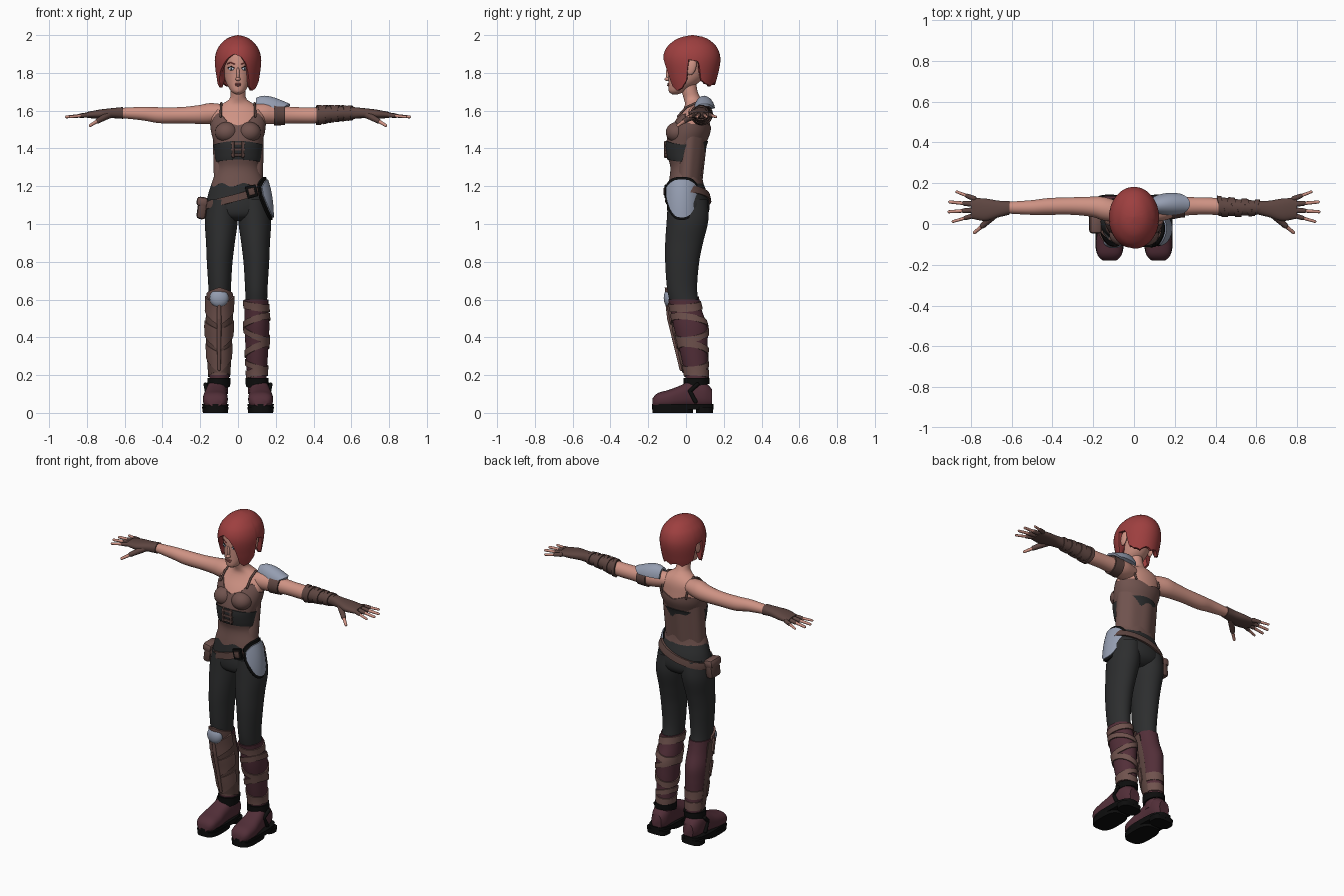
import bpy, bmesh
from math import sin, cos, radians, sqrt, copysign
from mathutils import Matrix, Vector

cube = bpy.data.objects.get("Cube")
if cube:
    bpy.data.objects.remove(cube, do_unlink=True)

palette = {
    "skin": (.62, .29, .23), "hair red": (.34, .05, .05), "cloth brown": (.16, .085, .075),
    "leather": (.11, .06, .052), "trouser grey": (.026, .027, .028), "black": (.004, .004, .004),
    "steel": (.3, .34, .44), "maroon": (.085, .028, .04), "eye white": (.55, .6, .75), "lips": (.42, .13, .12)}
materials = {}
for label, rgb in palette.items():
    material = bpy.data.materials.new(label)
    material.use_nodes = True
    material.diffuse_color = (*rgb, 1)
    shader = next(n for n in material.node_tree.nodes if n.type == "BSDF_PRINCIPLED")
    shader.inputs["Base Color"].default_value = (*rgb, 1)
    shader.inputs["Roughness"].default_value = .8
    materials[label] = material


def finish(bm, name, colour):
    bmesh.ops.recalc_face_normals(bm, faces=bm.faces)
    mesh = bpy.data.meshes.new(name)
    bm.to_mesh(mesh)
    bm.free()
    mesh.materials.append(materials[colour])
    mesh.shade_smooth()
    mesh.set_sharp_from_angle(angle=radians(42))
    obj = bpy.data.objects.new(name, mesh)
    bpy.context.scene.collection.objects.link(obj)
    return obj


def section(stations, t):
    """Smoothly interpolated (centre, centre, radius, radius) at t along a body part."""
    last = len(stations) - 1
    t = min(max(t, stations[0][0]), stations[last][0])
    i = next(k for k in range(last) if t <= stations[k + 1][0])
    a, b = stations[i], stations[i + 1]
    before, after = stations[max(i - 1, 0)], stations[min(i + 2, last)]
    span = b[0] - a[0]
    u = (t - a[0]) / span
    result = []
    for c in range(1, 5):
        ma = (b[c] - before[c]) / (b[0] - before[0]) * span
        mb = (after[c] - a[c]) / (after[0] - a[0]) * span
        d = b[c] - a[c]
        result.append(a[c] + u * (ma + u * (3*d - 2*ma - mb + u * (ma + mb - 2*d))))
    return result


def at(value, angle):
    return value(angle) if callable(value) else value


def blend(table):
    def lookup(angle):
        for (a, p), (b, q) in zip(table, table[1:]):
            if angle <= b:
                return p + (q - p) * (angle - a) / (b - a)
        return table[-1][1]
    return lookup


def sleeve(name, colour, stations, low, high, offset=0, axis="z", side=1, arc=(-180, 180),
           sides=40, steps=12, solid=False, power=1, depth=.012):
    """Skin a profile between two edges, as a capped solid or a thin closed shell."""
    bm = bmesh.new()
    full = arc[1] - arc[0] == 360
    count = sides if full else sides + 1
    columns = []
    for i in range(count):
        angle = arc[0] + (arc[1] - arc[0]) * i / sides
        s, c = (copysign(abs(f(radians(angle))) ** power, f(radians(angle))) for f in (sin, cos))
        lo, hi = at(low, angle), at(high, angle)
        levels = [(lo + (hi - lo) * k / steps, offset) for k in range(steps + 1)]
        if not solid:
            levels = [(lo, offset - depth)] + levels + [(hi, offset - depth)]
        column = []
        for t, out in levels:
            p, q, rp, rq = section(stations, t)
            p += max(rp + out, .001) * s
            q -= max(rq + out, .001) * c
            x, y, z = {"x": (t, p, q), "y": (p, t, q), "z": (p, q, t)}[axis]
            column.append(bm.verts.new((x * side, y, z)))
        columns.append(column)
    rows = len(columns[0])
    for i in range(count if full else count - 1):
        a, b = columns[i], columns[(i + 1) % count]
        for k in range(rows - 1 if solid else rows):
            m = (k + 1) % rows
            bm.faces.new((a[k], b[k], b[m], a[m]))
    if solid:
        bm.faces.new([col[0] for col in columns])
        bm.faces.new([col[-1] for col in columns])
    elif not full:
        bm.faces.new(columns[0])
        bm.faces.new(columns[-1])
    return finish(bm, name, colour)


def blob(name, colour, centre, radii, turn=0, turn_axis="Y"):
    bm = bmesh.new()
    matrix = Matrix.Translation(centre) @ Matrix.Rotation(radians(turn), 4, turn_axis) @ Matrix.Diagonal((*radii, 1))
    bmesh.ops.create_uvsphere(bm, u_segments=24, v_segments=14, radius=1, matrix=matrix)
    return finish(bm, name, colour)


def box(name, colour, centre, size, bevel=.004, turn=0):
    bm = bmesh.new()
    matrix = Matrix.Translation(centre) @ Matrix.Rotation(radians(turn), 4, "Y") @ Matrix.Diagonal((*size, 1))
    bmesh.ops.create_cube(bm, size=1, matrix=matrix)
    bmesh.ops.bevel(bm, geom=bm.edges[:], offset=bevel, segments=2, affect="EDGES", profile=.5)
    return finish(bm, name, colour)


def rod(name, colour, points, radii):
    bm = bmesh.new()
    points = [Vector(p) for p in points]
    for a, b, ra, rb in zip(points, points[1:], radii, radii[1:]):
        turn = (b - a).to_track_quat("Z", "Y").to_matrix().to_4x4()
        bmesh.ops.create_cone(bm, cap_ends=True, segments=12, radius1=ra, radius2=rb, depth=(b - a).length,
                              matrix=Matrix.Translation((a + b) / 2) @ turn)
    for p, r in zip(points, radii):
        bmesh.ops.create_uvsphere(bm, u_segments=12, v_segments=8, radius=r, matrix=Matrix.Translation(p))
    return finish(bm, name, colour)


# Profiles: position along the axis, two centres, two radii
torso = [(1.16, 0, .005, .15, .1), (1.22, 0, 0, .133, .086), (1.3, 0, 0, .108, .078), (1.36, 0, -.003, .112, .09),
         (1.42, 0, 0, .12, .1), (1.49, 0, .02, .138, .105), (1.55, 0, .035, .142, .09), (1.6, 0, .05, .13, .07),
         (1.635, 0, .05, .085, .055), (1.66, 0, .035, .046, .046), (1.7, 0, .02, .04, .042), (1.76, 0, .01, .04, .042)]
pelvis = [(1.015, 0, .01, .06, .06), (1.04, 0, .01, .14, .098), (1.08, 0, .012, .17, .112),
          (1.15, 0, .01, .16, .106), (1.22, 0, 0, .138, .09)]
leg = [(.1, .105, .055, .045, .05), (.2, .1, .055, .046, .054), (.3, .1, .043, .052, .064), (.38, .1, .035, .056, .074),
       (.46, .1, .023, .06, .083), (.55, .098, .0, .057, .076), (.65, .097, -.02, .059, .079),
       (.8, .097, -.02, .068, .09), (.9, .093, -.01, .076, .1), (1.02, .088, .008, .087, .11), (1.13, .08, .01, .08, .105)]
arm = [(.07, .06, 1.588, .05, .045), (.15, .075, 1.585, .058, .055), (.2, .084, 1.58, .05, .05),
       (.3, .088, 1.576, .043, .043), (.42, .086, 1.576, .041, .042), (.5, .081, 1.584, .036, .036), (.63, .08, 1.588, .028, .026)]
palm = [(.61, .08, 1.588, .034, .031), (.66, .074, 1.587, .04, .027), (.73, .07, 1.582, .055, .024), (.8, .077, 1.577, .05, .016)]
head = [(1.686, 0, -.058, .012, .014), (1.695, 0, -.052, .03, .036), (1.72, 0, -.035, .048, .058), (1.75, 0, -.012, .064, .081),
        (1.8, 0, .01, .076, .105), (1.86, 0, .022, .086, .117), (1.92, 0, .03, .084, .112), (1.97, 0, .03, .05, .07)]
hair = [(1.69, 0, .03, .1, .108), (1.78, 0, .03, .116, .136), (1.87, 0, .03, .123, .152), (1.93, 0, .031, .107, .136),
        (1.97, 0, .033, .074, .097), (1.99, 0, .035, .042, .056), (2, 0, .035, .003, .004)]
boot = [(-.178, .12, .055, .035, .02), (-.155, .12, .064, .058, .038), (-.09, .12, .072, .066, .05),
        (-.03, .118, .085, .06, .06), (.03, .113, .1, .055, .072), (.1, .11, .095, .051, .068), (.138, .11, .08, .034, .045)]

# Head and face
sleeve("head", "skin", head, head[0][0], head[-1][0], solid=True, steps=24)


def face(x, z):
    _, cy, rx, ry = section(head, z)
    return (x, cy - ry * sqrt(1 - (x / rx) ** 2), z)


blob("nose_bridge", "skin", face(0, 1.795), (.009, .011, .035))
blob("nose_tip", "skin", face(0, 1.767), (.013, .02, .011))
blob("upper_lip", "lips", face(0, 1.742), (.02, .006, .004))
blob("lower_lip", "lips", face(0, 1.734), (.016, .007, .005))
for side, word in ((1, "left"), (-1, "right")):
    blob(word + "_eye", "eye white", face(.036 * side, 1.822), (.016, .006, .009), 24 * side, "Z")
    iris = Vector(face(.035 * side, 1.822))
    blob(word + "_iris", "trouser grey", iris + Vector((0, -.005, 0)), (.006, .003, .007))
    rod(word + "_lashes", "black", [face(x * side, z) for x, z in ((.02, 1.826), (.036, 1.834), (.053, 1.826))], (.002, .003, .003))
    rod(word + "_brow", "hair red", [face(x * side, z) for x, z in ((.018, 1.847), (.04, 1.855), (.058, 1.847))], (.003, .003, .002))
    blob(word + "_ear", "skin", (.1 * side, .03, 1.832), (.012, .024, .045), -14, "X")

# Bobbed hair with a side-swept fringe and openings for the ears
hairline = blend([(-180, 1.735), (-125, 1.725), (-112, 1.76), (-104, 1.86), (-84, 1.87), (-78, 1.74), (-64, 1.72), (-54, 1.8),
                  (-28, 1.875), (-10, 1.9), (8, 1.885), (20, 1.85), (28, 1.79), (33, 1.73), (46, 1.705), (64, 1.72),
                  (78, 1.76), (84, 1.87), (104, 1.86), (112, 1.76), (125, 1.725), (180, 1.735)])
sleeve("bobbed_hair", "hair red", hair, lambda a: hairline(a) + (.016 * abs(sin(radians(a * 5))) if abs(a) > 115 else 0),
       hair[-1][0], sides=120, steps=30, depth=.016)

# Torso, sleeveless top and bodice band
sleeve("torso", "skin", torso, 1.18, 1.76, solid=True, steps=40, sides=48)
neckline = blend([(0, 1.522), (20, 1.535), (38, 1.58), (52, 1.585), (72, 1.54), (90, 1.53), (120, 1.53), (150, 1.535), (180, 1.51)])
sleeve("sleeveless_top", "cloth brown", torso, lambda a: 1.207 + .01 * sin(radians(a * 7)), lambda a: neckline(abs(a)),
       .005, sides=72, steps=30)
sleeve("bodice_band", "trouser grey", torso, lambda a: 1.335 + .006 * cos(radians(a * 2)), lambda a: 1.43 + .01 * cos(radians(a * 2)), .011, sides=60)
for z in (1.365, 1.395, 1.425):
    box("bodice_strap", "leather", (0, -.107, z), (.075, .014, .014))
for x in (-.026, .026):
    box("bodice_buckle", "leather", (x, -.106, 1.395), (.014, .02, .09))

# Trousers, belt, buckle and pouch
sleeve("trouser_seat", "trouser grey", pelvis, 1.015, 1.22, solid=True, steps=20, sides=48)
sleeve("belt", "leather", pelvis, lambda a: 1.122 + .045 * sin(radians(a)), lambda a: 1.162 + .045 * sin(radians(a)), .012, sides=60, steps=4)
box("buckle_frame", "black", (.072, -.104, 1.172), (.058, .018, .064), turn=-14)
box("buckle_centre", "leather", (.072, -.11, 1.172), (.034, .016, .038), turn=-14)
box("pouch_body", "leather", (-.19, .005, 1.08), (.05, .095, .11), .018, 8)
box("pouch_flap", "cloth brown", (-.189, .005, 1.118), (.06, .104, .05), .016, 8)

# Steel hip plate with a dark rim
hip = [(1, 0, -.022, .184, .128), (1.1, 0, -.022, .18, .125), (1.18, 0, -.022, .168, .118), (1.27, 0, -.022, .142, .11)]
for name, colour, grow, lift in (("hip_plate_rim", "black", .014, 0), ("hip_plate", "steel", 0, .007)):
    reach = 42 + grow * 300
    sleeve(name, colour, hip, lambda a: 1.035 - grow + .12 * abs((a - 90) / reach) ** 2.6,
           lambda a: 1.235 + grow - .04 * abs((a - 90) / reach) ** 3, lift, arc=(90 - reach, 90 + reach), sides=24, depth=.014)

# Shoulder plate and straps
shoulder = [(.09, .092, 1.6, .04, .065), (.13, .095, 1.6, .052, .079), (.19, .098, 1.602, .056, .068), (.275, .098, 1.602, .042, .034)]
sleeve("shoulder_plate", "steel", shoulder, .095, lambda a: .275 - .05 * abs((a - 180) / 85) ** 2, axis="x", arc=(100, 260), sides=24)
sleeve("shoulder_plate_band", "leather", arm, .19, .25, .008, axis="x", steps=4)

# Limbs, gloves, boots
fingers = [(.125, .87, .158, .009), (.097, .904, .108, .01), (.068, .908, .06, .01), (.042, .888, .012, .009)]
for side, word in ((1, "left"), (-1, "right")):
    blob(word + "_bust", "cloth brown", (.06 * side, -.047, 1.485), (.062, .06, .055))
    rod(word + "_top_strap", "leather", [(x * side, y, z) for x, y, z in
        ((.092, -.042, 1.57), (.09, 0, 1.617), (.088, .05, 1.64), (.088, .098, 1.61), (.085, .122, 1.53))], [.006] * 5)
    sleeve(word + "_arm", "skin", arm, .07, .63, axis="x", side=side, solid=True, steps=24, sides=28)
    sleeve(word + "_glove", "leather", palm, .61, .8, axis="x", side=side, solid=True, power=.85, sides=28)
    for root, reach, tip, thick in fingers:
        start, end = Vector((.785 * side, root, 1.578)), Vector((reach * side, tip, 1.567))
        rod(word + "_finger", "skin", (start, end), (thick, thick * .75))
        rod(word + "_glove_finger", "leather", (start, start.lerp(end, .4)), (thick + .004, thick + .002))
    rod(word + "_thumb", "skin", [(.71 * side, .02, 1.565), (.782 * side, -.042, 1.522)], (.012, .008))
    rod(word + "_glove_thumb", "leather", [(.68 * side, .05, 1.58), (.742 * side, -.008, 1.546)], (.02, .014))
    sleeve(word + "_trouser_leg", "trouser grey", leg, .55, 1.13, side=side, solid=True, steps=30)
    sleeve(word + "_legging", "maroon", leg, .1, .615 if side < 0 else .6, .006, side=side, solid=True, steps=30)
    sleeve(word + "_boot", "maroon", boot, boot[0][0], boot[-1][0], axis="y", side=side, solid=True, power=.8, steps=24)
    sleeve(word + "_boot_collar", "black", leg, lambda a: .142 - .012 * cos(radians(a)), .186, .016, side=side, steps=4)
    rod(word + "_ankle_strap", "black", [(x * side, y, z) for x, y, z in
        ((.172, .06, .15), (.165, .02, .115), (.17, .05, .06))], [.011] * 3)
    for part, y, length, low, high in (("sole", -.017, .162, .018, .048), ("sole_toe", -.07, .108, 0, .03), ("heel", .098, .046, 0, .03)):
        outline = [(low, .12, y, .066, length), (high, .12, y, .07, length)]
        sleeve(f"{word}_{part}", "black", outline, low, high, side=side, solid=True, steps=2, power=.65)

# Cloth wraps on the left forearm and left shin
sleeve("forearm_wrap", "leather", arm, .415, .62, .005, axis="x")
for k in range(6):
    start, lean = .418 + k * .033, (.012 if k % 2 else -.012)
    sleeve("forearm_binding", "leather", arm, lambda a: start + lean * sin(radians(a)), lambda a: start + .022 + lean * sin(radians(a)),
           .011, axis="x", steps=3)
for z, lean, height in ((.19, .008, .04), (.235, -.02, .03), (.32, .03, .035), (.4, -.03, .032), (.47, .026, .035), (.545, -.012, .04)):
    sleeve("shin_wrap", "cloth brown", leg, lambda a: z + lean * sin(radians(a + 30)), lambda a: z + height + lean * sin(radians(a + 30)),
           .013, steps=4, depth=.016)

# Layered greave and steel knee cap on the right shin
sleeve("greave_base", "leather", leg, lambda a: .195 + .02 * cos(radians(a)), .6, .013, side=-1, arc=(-105, 105), steps=24)
for k, z in enumerate((.21, .33, .46)):
    sleeve("greave_plate", "cloth brown", leg, lambda a: z + .001 * abs(a), lambda a: z + .11 + .0006 * abs(a),
           .018 + k * .002, side=-1, arc=(-80, 80), steps=8)
rod("greave_ridge", "cloth brown", [(-.1, -.026, .23), (-.1, -.055, .36), (-.1, -.088, .5), (-.1, -.098, .57)], (.008, .011, .012, .01))
for z in (.2, .27):
    sleeve("greave_strap", "cloth brown", leg, z, z + .05, .011, side=-1, steps=4)
sleeve("knee_guard", "cloth brown", leg, lambda a: .555 + .0006 * abs(a), lambda a: .665 - .0004 * abs(a), .012, side=-1, arc=(-85, 85))
blob("knee_cap", "steel", (-.1, -.088, .608), (.05, .03, .05))
